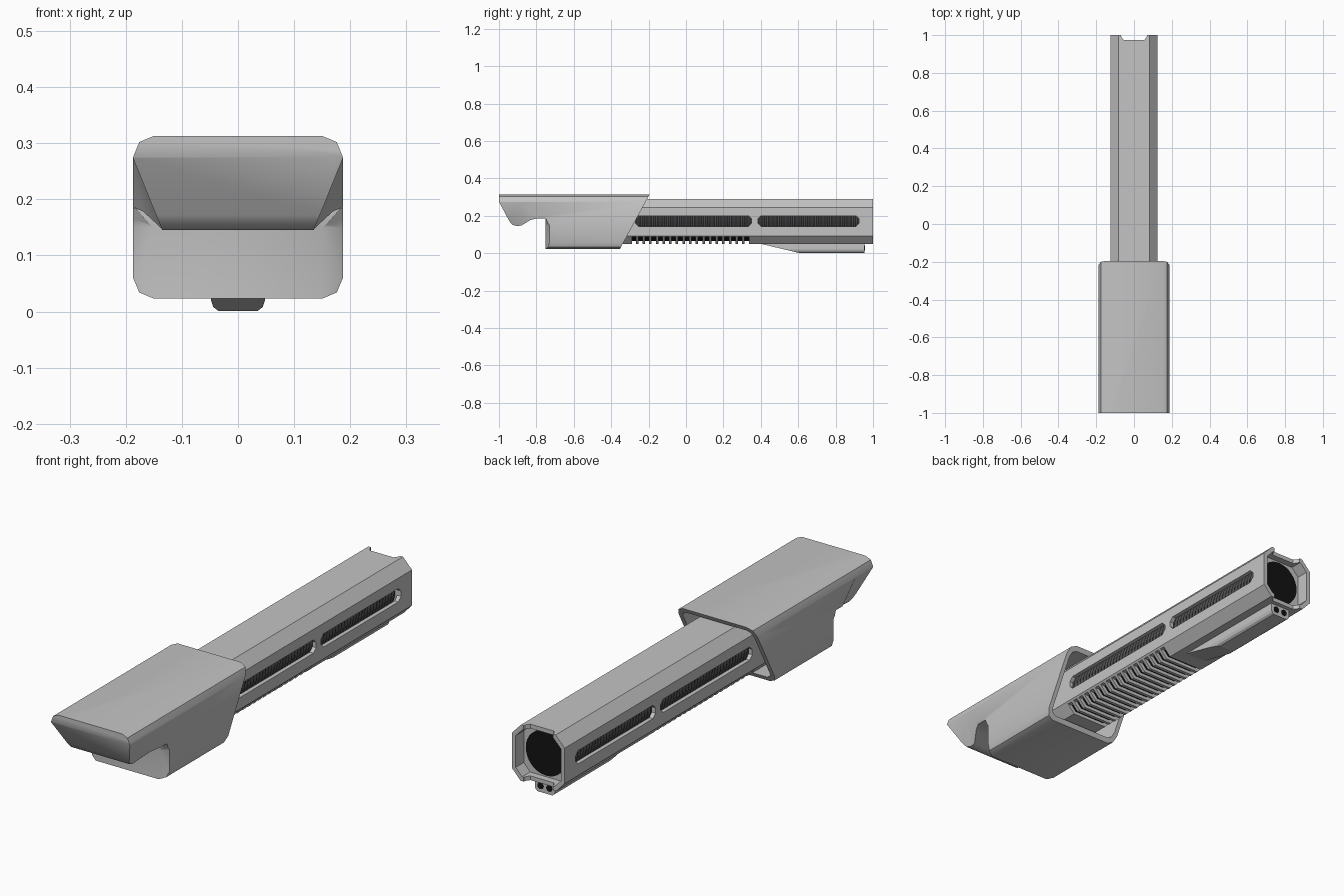
import bpy, bmesh, math

if "Cube" in bpy.data.objects:
    bpy.data.objects.remove(bpy.data.objects["Cube"])


def material(name, v):
    m = bpy.data.materials.new(name)
    m.diffuse_color = (v, v, v, 1)
    m.use_nodes = True
    m.node_tree.nodes["Principled BSDF"].inputs["Base Color"].default_value = m.diffuse_color
    return m


GREY = material("light_grey", 0.55)
DARK = material("dark_grey", 0.07)
BLACK = material("black", 0.006)


def finish(name, bm, mat):
    bmesh.ops.recalc_face_normals(bm, faces=bm.faces)
    me = bpy.data.meshes.new(name)
    bm.to_mesh(me)
    bm.free()
    ob = bpy.data.objects.new(name, me)
    me.materials.append(mat)
    bpy.context.collection.objects.link(ob)
    return ob


def loft(name, rings, mat=GREY):
    """Closed skin through rings of matching 3D points, capped at both ends."""
    bm = bmesh.new()
    rs = [[bm.verts.new(p) for p in r] for r in rings]
    n = len(rs[0])
    for a, b in zip(rs, rs[1:]):
        for i in range(n):
            bm.faces.new((a[i], a[(i + 1) % n], b[(i + 1) % n], b[i]))
    bm.faces.new(rs[0])
    bm.faces.new(rs[-1])
    return finish(name, bm, mat)


def prism(name, pts, axis, a, b, mat=GREY):
    place = {"x": lambda p, t: (t, p[0], p[1]),
             "y": lambda p, t: (p[0], t, p[1]),
             "z": lambda p, t: (p[0], p[1], t)}[axis]
    return loft(name, [[place(p, t) for p in pts] for t in (a, b)], mat)


def boolean(ob, cutter, op="DIFFERENCE"):
    cutter.hide_render = True
    m = ob.modifiers.new("cut", "BOOLEAN")
    m.object, m.operation, m.solver = cutter, op, "EXACT"
    bpy.context.view_layer.objects.active = ob
    bpy.ops.object.modifier_apply(modifier=m.name)
    bpy.data.objects.remove(cutter)


def smooth(ob, deg):
    bpy.ops.object.select_all(action="DESELECT")
    ob.select_set(True)
    bpy.context.view_layer.objects.active = ob
    bpy.ops.object.shade_smooth_by_angle(angle=math.radians(deg))


def mirrored(half):
    """Complete a right-hand outline (top to bottom) with its left side."""
    return half + [(-x, z) for x, z in reversed(half)]


def rect(a0, a1, b0, b1):
    return [(a0, b0), (a1, b0), (a1, b1), (a0, b1)]


# Sleeve: rounded section trimmed by the side profile
sleeve = prism("sleeve", mirrored([(0.15, 0.313), (0.176, 0.302), (0.187, 0.275),
                                   (0.187, 0.06), (0.176, 0.034), (0.15, 0.023)]), "y", -1.0, -0.1)
side = [(-1, 0.33), (-1, 0.275), (-0.945, 0.172), (-0.93, 0.153), (-0.905, 0.145),
        (-0.88, 0.148), (-0.83, 0.178), (-0.80, 0.185), (-0.75, 0.185),
        (-0.75, 0.0), (-0.365, 0.0), (-0.353, 0.023), (-0.195, 0.313), (-0.186, 0.33)]
boolean(sleeve, prism("side_cut", side, "x", -0.3, 0.3), "INTERSECT")

# Tapered nose sides and chamfered front corners of the sleeve
for s in (-1, 1):
    def section(y, x0):
        return [(s * 0.1885, y, 0.277), (s * x0, y, 0.145), (s * (x0 - 0.012), y, 0.115), (s * 0.25, y, 0.115),
                (s * 0.25, y, 0.277)]
    nose = loft("nose_cut", [section(-1.05, 0.135), section(-0.88, 0.135), section(-0.755, 0.186)])
    boolean(sleeve, nose)
    tri = [(s * 0.14, -0.7554), (s * 0.25, -0.696), (s * 0.25, -0.7554)]
    top = [(s * 0.17, -0.7554), (s * 0.25, -0.72), (s * 0.25, -0.7554)]
    boolean(sleeve, loft("corner_cut", [[(x, y, 0.0) for x, y in tri],
                                        [(x, y, 0.15) for x, y in tri],
                                        [(x, y, 0.184) for x, y in top]]))

# Hollow of the sleeve
boolean(sleeve, prism("sleeve_hollow", mirrored([(0.142, 0.294), (0.16, 0.286), (0.168, 0.266),
                                                 (0.168, 0.069), (0.16, 0.05), (0.142, 0.042)]), "y", -0.6, 0.0))
smooth(sleeve, 35)

# Barrel shroud: octagonal tube
octagon = mirrored([(0.082, 0.29), (0.125, 0.245), (0.125, 0.093), (0.085, 0.05)])
inner = mirrored([(0.073, 0.272), (0.107, 0.237), (0.107, 0.101), (0.077, 0.068)])
shroud = prism("barrel_shroud", octagon, "y", -0.6, 1.0)
boolean(shroud, prism("shroud_hollow", inner, "y", -0.7, 1.1))

# Side vents
for a, b in ((-0.27, 0.35), (0.385, 0.925)):
    c = 0.017
    vent = [(a, 0.143 + c), (a + c, 0.143), (b - c, 0.143), (b, 0.143 + c),
            (b, 0.2 - c), (b - c, 0.2), (a + c, 0.2), (a, 0.2 - c)]
    boolean(shroud, prism("vent_cut", vent, "x", -0.2, 0.2))

# Notches at the top and bottom of the muzzle
notch = [(-0.073, 1.02), (-0.067, 0.99), (-0.055, 0.974), (0.055, 0.974), (0.067, 0.99), (0.073, 1.02)]
boolean(shroud, prism("notch_cut", notch, "z", -0.1, 0.4))

# Cross grooves under the shroud, backed by a dark insert
for i in range(18):
    y = -0.29 + i * 0.0355
    boolean(shroud, prism("groove_cut", rect(y, y + 0.022, 0.03, 0.086), "x", -0.2, 0.2))
prism("groove_insert", mirrored([(0.104, 0.1), (0.104, 0.094), (0.076, 0.064)]), "y", -0.32, 0.345, BLACK)

# Ribbed inner tube seen through the vents
rings = []
for i in range(146):
    r = 0.1 if i % 2 else 0.094
    rings.append([(r * math.cos(t * math.tau / 32), -0.5 + i * 0.0099, 0.17 + r * math.sin(t * math.tau / 32))
                  for t in range(32)])
loft("inner_tube", rings, DARK)

# Muzzle collar and black bore
prism("muzzle_collar", inner, "y", 0.928, 0.945)
bore = [(0.096 * math.cos(t * math.tau / 32), 0.17 + 0.096 * math.sin(t * math.tau / 32)) for t in range(32)]
prism("bore", bore, "y", 0.94, 0.948, BLACK)

# Lower rail with ramp
rail = prism("lower_rail", mirrored([(0.048, 0.06), (0.048, 0.02), (0.044, 0.008), (0.035, 0.001)]), "y", 0.3, 0.955)
ramp = [(0.38, 0.056), (0.40, 0.05), (0.585, 0.006), (0.61, 0.0), (1.0, 0.0), (1.0, 0.056)]
boolean(rail, prism("ramp_cut", ramp, "x", -0.1, 0.1), "INTERSECT")

# Two small holes in the rail end
for s in (-1, 1):
    hole = [(s * 0.021 + 0.014 * math.cos(t * math.tau / 16), 0.028 + 0.014 * math.sin(t * math.tau / 16))
            for t in range(16)]
    prism("rail_hole", hole, "y", 0.95, 0.957, BLACK)
